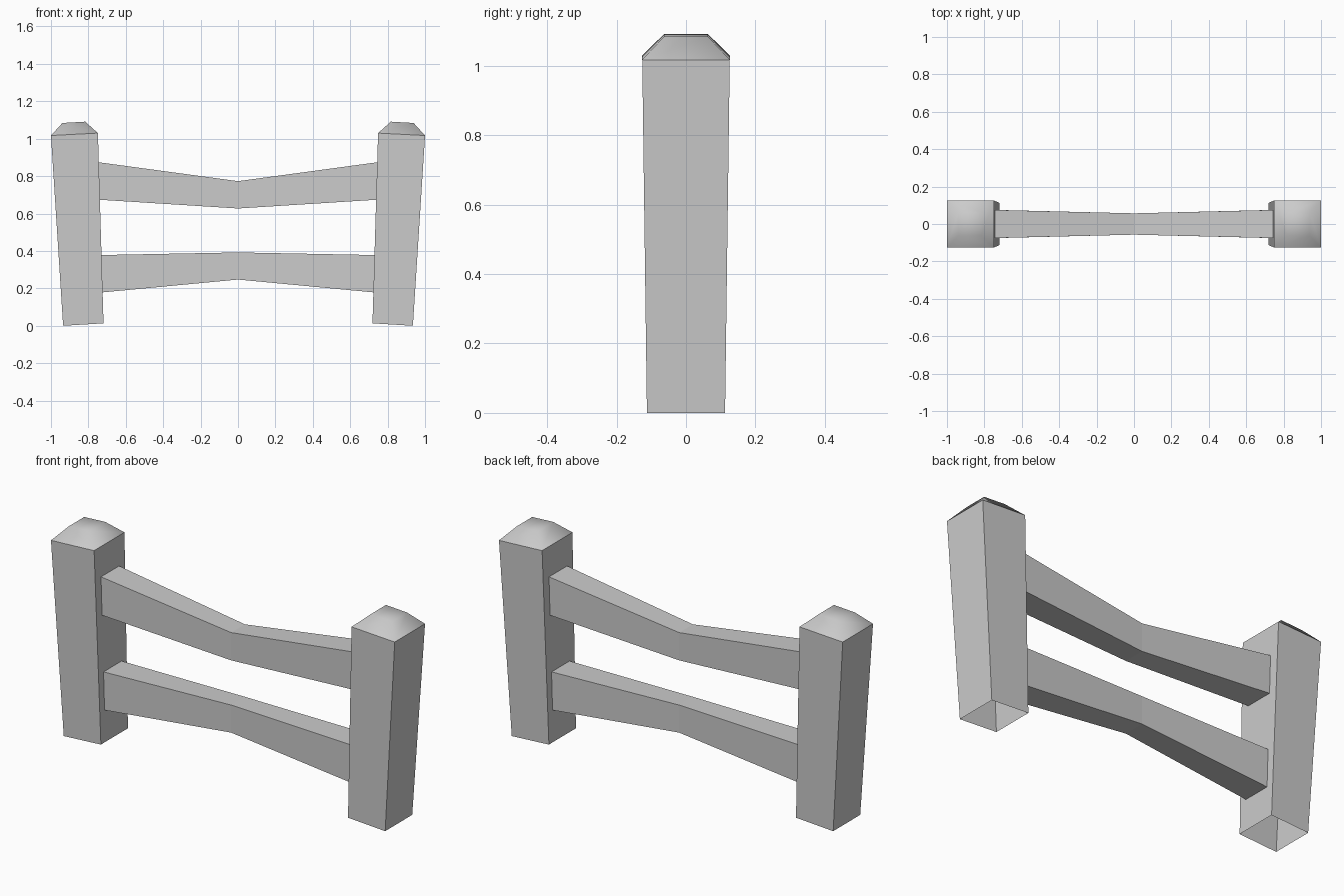
import bpy, bmesh

if "Cube" in bpy.data.objects:
    bpy.data.objects.remove(bpy.data.objects["Cube"])


def loft(name, rings, cap_end=False, smooth=False):
    """Skin four-cornered rings, then mirror the part across x = 0."""
    bm = bmesh.new()
    loops = [[bm.verts.new(p) for p in ring] for ring in rings]
    for a, b in zip(loops, loops[1:]):
        for i in range(4):
            j = (i + 1) % 4
            bm.faces.new((a[i], a[j], b[j], b[i]))
    if cap_end:
        bm.faces.new(loops[-1])
    for f in bm.faces:
        f.smooth = smooth
    mesh = bpy.data.meshes.new(name)
    bm.to_mesh(mesh)
    bm.free()
    obj = bpy.data.objects.new(name, mesh)
    bpy.context.collection.objects.link(obj)
    mirror = obj.modifiers.new("Mirror", 'MIRROR')
    mirror.use_clip = True
    return obj


def post_ring(x_in, z_in, x_out, z_out, w):
    return [(x_in, -w, z_in), (x_out, -w, z_out),
            (x_out, w, z_out), (x_in, w, z_in)]


def rail_ring(x, z_low, z_high, w):
    return [(x, -w, z_low), (x, w, z_low), (x, w, z_high), (x, -w, z_high)]


# Leaning, tapered posts, open underneath
foot = post_ring(0.719, 0.013, 0.935, 0.0, 0.1125)
shoulder = post_ring(0.749, 1.03, 1.0, 1.017, 0.126)
loft("posts", [foot, shoulder])

# Soft bevelled caps on the posts
crown = post_ring(0.817, 1.091, 0.939, 1.084, 0.063)
loft("post_caps", [shoulder, crown], cap_end=True, smooth=True)

# Rails pinched at the middle, ending at the posts
loft("upper_rail", [rail_ring(0.0, 0.627, 0.773, 0.057),
                    rail_ring(0.745, 0.674, 0.874, 0.075)])
loft("lower_rail", [rail_ring(0.0, 0.247, 0.392, 0.057),
                    rail_ring(0.730, 0.178, 0.378, 0.075)])
